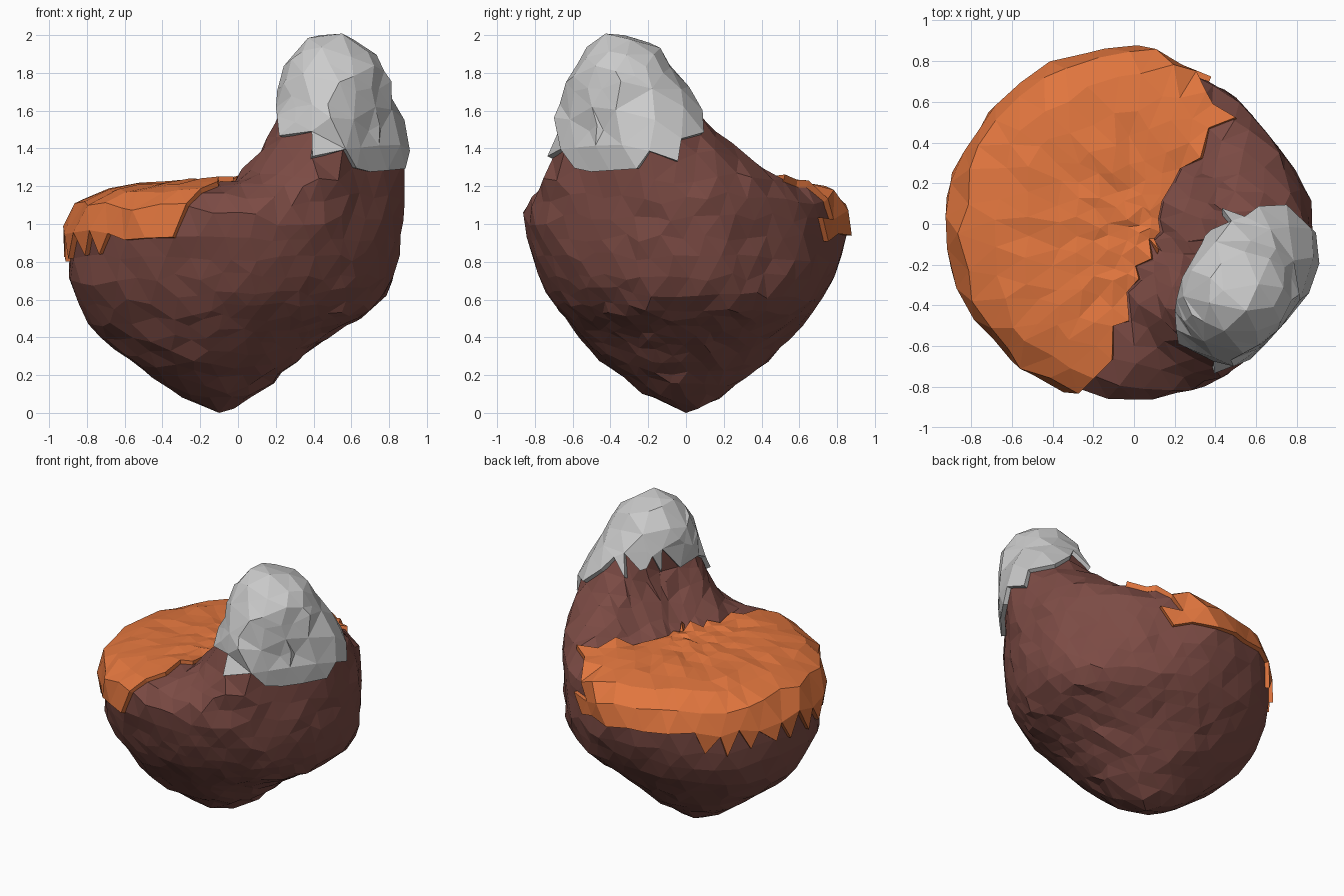
import bpy, bmesh, math, random
from mathutils import Vector
from mathutils.bvhtree import BVHTree

if "Cube" in bpy.data.objects:
    bpy.data.objects.remove(bpy.data.objects["Cube"])

random.seed(4)
N = Vector((-0.9, 0.43))          # direction from the peak towards the plateau
FLATS = [(Vector((0.77, -0.64)), 0.84), (Vector((0.8, 0.6)), 0.785),   # cut sides of the outline
         (Vector((-0.8, 0.6)), 0.865), (Vector((-0.8, -0.6)), 0.885), (Vector((0.45, 0.89)), 0.785)]

# Contours of the island: z, xmin, xmax, ymin, ymax, plateau-side cut
RINGS = [
    (0.00, -0.15, -0.05, -0.05, 0.05, 9),
    (0.10, -0.33, 0.11, -0.22, 0.22, 9),
    (0.28, -0.59, 0.32, -0.46, 0.43, 9),
    (0.42, -0.74, 0.50, -0.58, 0.57, 9),
    (0.55, -0.84, 0.73, -0.68, 0.70, 9),
    (0.65, -0.89, 0.80, -0.75, 0.76, 9),
    (0.80, -0.90, 0.85, -0.80, 0.82, 9),
    (1.03, -0.90, 0.87, -0.88, 0.86, 9),
    (1.11, -0.82, 0.88, -0.84, 0.81, 9),
    (1.18, -0.61, 0.88, -0.79, 0.74, 9),
    (1.22, -0.12, 0.88, -0.76, 0.54, -0.14),
    (1.40, 0.08, 0.88, -0.68, 0.27, -0.28),
    (1.58, 0.18, 0.85, -0.66, 0.07, -0.38),
    (1.80, 0.25, 0.75, -0.58, -0.08, 9),
    (1.93, 0.32, 0.67, -0.49, -0.17, 9),
    (1.98, 0.41, 0.60, -0.40, -0.25, 9),
]
SEG = 64


def guide_surface():
    """Smooth lofted form that the rock facets are projected on."""
    verts, faces = [], []
    for z, x0, x1, y0, y1, cut in RINGS:
        for i in range(SEG):
            a = math.tau * i / SEG
            p = Vector(((x0 + x1) / 2 + (x1 - x0) / 2 * math.cos(a),
                        (y0 + y1) / 2 + (y1 - y0) / 2 * math.sin(a)))
            for n, lim in FLATS + [(N, cut)]:
                over = p.dot(n) - lim
                if over > 0:
                    p -= n * over
            verts.append(Vector((p.x, p.y, z)))
    for r in range(len(RINGS) - 1):
        for i in range(SEG):
            j = (i + 1) % SEG
            faces.append((r * SEG + i, r * SEG + j, (r + 1) * SEG + j, (r + 1) * SEG + i))
    faces.append(tuple(range(SEG))[::-1])
    faces.append(tuple(range((len(RINGS) - 1) * SEG, len(RINGS) * SEG)))
    return BVHTree.FromPolygons(verts, faces)


def finish(bm, name, color=None):
    me = bpy.data.meshes.new(name)
    bm.to_mesh(me)
    ob = bpy.data.objects.new(name, me)
    bpy.context.collection.objects.link(ob)
    if color:
        mat = bpy.data.materials.new(name)
        mat.diffuse_color = (*color, 1)
        mat.use_nodes = True
        mat.node_tree.nodes["Principled BSDF"].inputs["Base Color"].default_value = mat.diffuse_color
        me.materials.append(mat)
    return ob


# Rock body: facets projected onto the guide form, long ones split and evened out
tree = guide_surface()
centre = Vector((0.1, -0.06, 0.82))
rock = bmesh.new()
bmesh.ops.create_icosphere(rock, subdivisions=4, radius=1)
for v in rock.verts:
    v.co = tree.ray_cast(centre, v.co.normalized())[0]
for step in range(10):
    if step in (1, 3, 5, 7, 9):
        long_edges = [e for e in rock.edges if e.calc_length() > 0.2]
        bmesh.ops.subdivide_edges(rock, edges=long_edges, cuts=1)
        bmesh.ops.triangulate(rock, faces=rock.faces[:])
    new = {v: v.co.lerp(sum((e.other_vert(v).co for e in v.link_edges), Vector())
                        / len(v.link_edges), 0.3) for v in rock.verts}
    for v, co in new.items():
        v.co = tree.find_nearest(co)[0]

# Irregular facets, with the tips kept in place
rock.normal_update()
for v in rock.verts:
    co = v.co + Vector([random.uniform(-0.025, 0.025) for _ in range(3)])
    v.co = tree.find_nearest(co)[0] + v.normal * random.uniform(-0.012, 0.012)
for tip in (Vector((-0.1, 0, 0)), Vector((0.44, -0.33, 1.97)), Vector((0.6, -0.3, 1.95))):
    min(rock.verts, key=lambda v: (v.co - tip).length).co = tip
rock.normal_update()
finish(rock, "rock_body", (0.2, 0.07, 0.058))


def grass_edge(y):
    """x of the plateau cover's border at a given y."""
    pts = [(-0.9, -0.24), (-0.7, -0.16), (-0.45, -0.03), (-0.2, 0.03), (-0.1, 0.12),
           (0.18, 0.17), (0.36, 0.32), (0.53, 0.43), (0.75, 0.28), (0.95, 0.15)]
    for (ya, xa), (yb, xb) in zip(pts, pts[1:]):
        if y <= yb:
            return xa + (xb - xa) * (y - ya) / (yb - ya)
    return 0


def on_plateau(c):
    low = 0.96 - 0.09 * max(0, -c.x)
    side = 0.7 * max(0, 1.15 - c.z) if c.y < 0 else 0
    return c.z > low and c.x < grass_edge(c.y) - side


def on_peak(c):
    return c.z > 1.90 - 0.576 * c.x + 0.418 * c.y


def cover(name, test, lift, thick, color=None):
    """Shell of the faces that pass the test, with a jagged thick rim."""
    bm = rock.copy()
    bm.normal_update()
    drop = [f for f in bm.faces if not test(f.calc_center_median())]
    for v in bm.verts:
        v.co += v.normal * lift
    bmesh.ops.delete(bm, geom=drop, context='FACES')
    ob = finish(bm, name, color)
    mod = ob.modifiers.new("thickness", 'SOLIDIFY')
    mod.thickness = thick
    mod.offset = -1


cover("plateau_cover", on_plateau, 0.028, 0.04, (0.75, 0.18, 0.048))
cover("snow_cap", on_peak, 0.03, 0.045)
